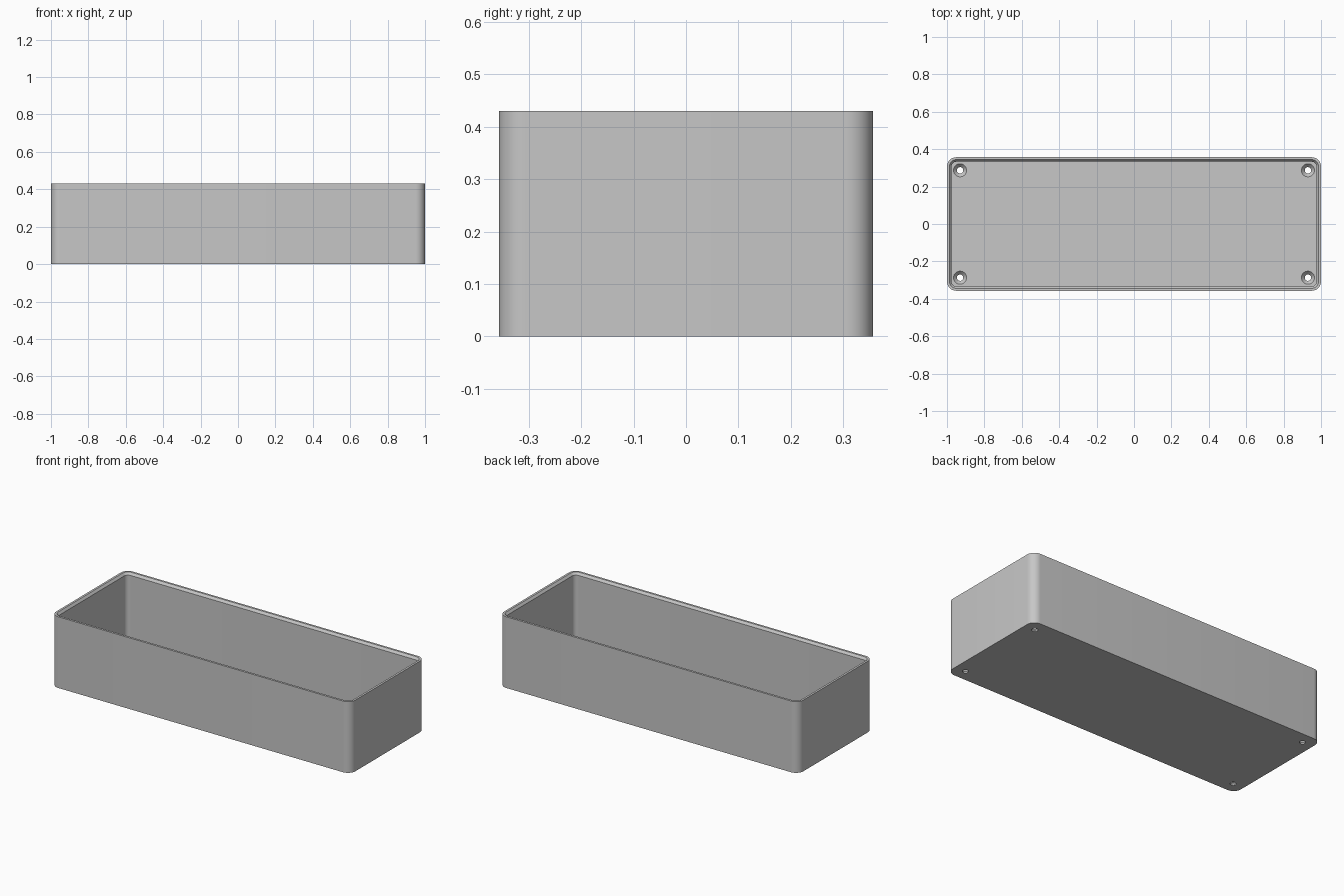
import bpy, bmesh, math
from mathutils import Vector

cube = bpy.data.objects.get("Cube")
if cube:
    bpy.data.objects.remove(cube, do_unlink=True)

HALF_X, HALF_Y, HEIGHT = 1.0, 0.357, 0.43
CORNER, WALL, FLOOR = 0.05, 0.024, 0.028
STEPS = 10

grey = bpy.data.materials.new("plain_grey")
grey.use_nodes = True
grey.diffuse_color = (0.57, 0.57, 0.57, 1)
grey.node_tree.nodes["Principled BSDF"].inputs["Base Color"].default_value = grey.diffuse_color


def make_object(name, bm):
    bmesh.ops.recalc_face_normals(bm, faces=bm.faces)
    mesh = bpy.data.meshes.new(name)
    bm.to_mesh(mesh)
    bm.free()
    mesh.materials.append(grey)
    obj = bpy.data.objects.new(name, mesh)
    bpy.context.collection.objects.link(obj)
    return obj


def rounded_rectangle(inset, z):
    """Points around a rounded rectangle, counter-clockwise."""
    r = CORNER - inset
    points = []
    for quarter, (sx, sy) in enumerate([(1, 1), (-1, 1), (-1, -1), (1, -1)]):
        for i in range(STEPS + 1):
            a = (quarter + i / STEPS) * math.pi / 2
            points.append(Vector((sx * (HALF_X - CORNER) + r * math.cos(a),
                                  sy * (HALF_Y - CORNER) + r * math.sin(a), z)))
    return points


def circle(x, y, r, z, sides=32):
    return [Vector((x + r * math.cos(math.tau * i / sides),
                    y + r * math.sin(math.tau * i / sides), z)) for i in range(sides)]


def loft(bm, loops):
    """Skin a stack of loops and cap both ends."""
    rings = [[bm.verts.new(p) for p in loop] for loop in loops]
    for low, high in zip(rings, rings[1:]):
        for i in range(len(low)):
            j = (i + 1) % len(low)
            bm.faces.new((low[i], low[j], high[j], high[i]))
    bm.faces.new(rings[0])
    bm.faces.new(rings[-1])


# Open tray: outer wall, rim, sloped inner lip, inner wall and floor
section = [(0, 0), (0, HEIGHT), (0.013, HEIGHT), (WALL, HEIGHT - 0.014), (WALL, FLOOR)]
bm = bmesh.new()
loft(bm, [rounded_rectangle(inset, z) for inset, z in section])
tray = make_object("tray", bm)

# Countersunk screw holes through the floor corners
bm = bmesh.new()
for sx in (-1, 1):
    for sy in (-1, 1):
        x, y = sx * 0.93, sy * 0.287
        loft(bm, [circle(x, y, r, z) for r, z in
                  [(0.017, -0.02), (0.017, 0.008), (0.035, FLOOR), (0.035, 0.06)]])
cutter = make_object("screw_hole_cutter", bm)
cutter.hide_render = True

cut = tray.modifiers.new("screw_holes", 'BOOLEAN')
cut.operation = 'DIFFERENCE'
cut.solver = 'EXACT'
cut.object = cutter

# Bake the cut and drop the helper
bpy.context.view_layer.update()
evaluated = tray.evaluated_get(bpy.context.evaluated_depsgraph_get())
baked = bpy.data.meshes.new_from_object(evaluated)
tray.modifiers.clear()
tray.data = baked
bpy.data.objects.remove(cutter, do_unlink=True)

# Smooth rounded corners, crisp rims
bpy.ops.object.select_all(action='DESELECT')
tray.select_set(True)
bpy.context.view_layer.objects.active = tray
bpy.ops.object.shade_smooth_by_angle(angle=math.radians(30))
